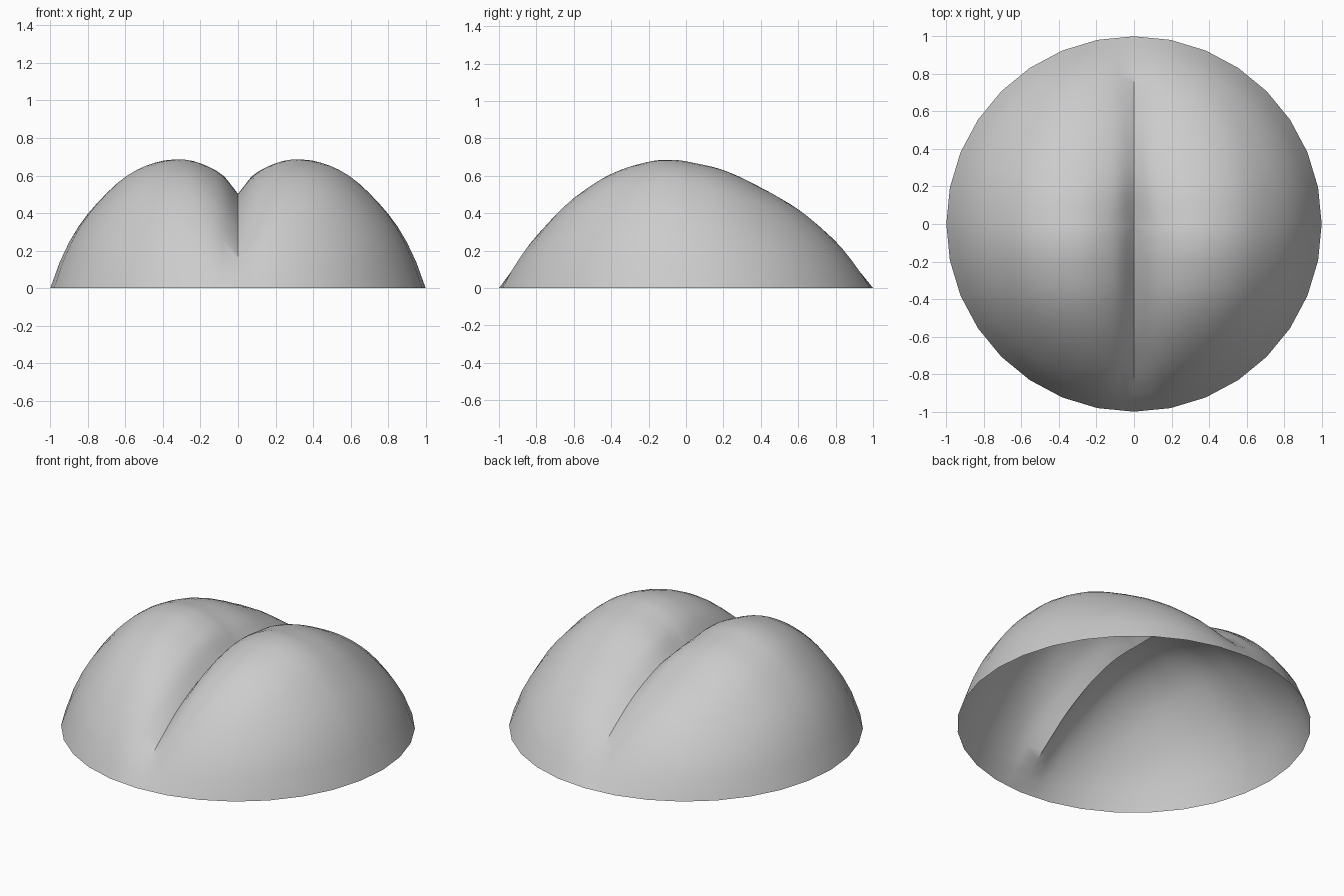
import bpy, bmesh, math

if "Cube" in bpy.data.objects:
    bpy.data.objects.remove(bpy.data.objects["Cube"])

SPOKES, RINGS = 64, 20


def smooth(points, t):
    """Smooth curve through (t, value) points."""
    n = len(points)
    t = min(max(t, points[0][0]), points[-1][0])
    i = 0
    while i < n - 2 and t > points[i + 1][0]:
        i += 1

    def slope(k):
        a, b = points[max(k - 1, 0)], points[min(k + 1, n - 1)]
        return (b[1] - a[1]) / (b[0] - a[0])
    (t0, v0), (t1, v1) = points[i], points[i + 1]
    d = t1 - t0
    u = (t - t0) / d
    return ((2*u**3 - 3*u*u + 1) * v0 + (u**3 - 2*u*u + u) * d * slope(i)
            + (3*u*u - 2*u**3) * v1 + (u**3 - u*u) * d * slope(i + 1))


# Ridge height along y, side fall-off, groove cross-section, groove depth along y
RIDGE = [(-1, 0), (-.8, .28), (-.6, .48), (-.4, .61), (-.2, .675), (-.08, .686),
         (0, .677), (.2, .63), (.4, .537), (.6, .42), (.8, .25), (1, 0)]
FALL = [(0, 1), (.33, 1), (.42, .983), (.53, .927), (.62, .847), (.72, .715),
        (.8, .584), (.87, .438), (.94, .24), (1, 0)]
GROOVE = [(0, 1), (.08, .47), (.17, .19), (.25, .04), (.33, 0), (1, 0)]
DEPTH = [(-1, 0), (-.95, .12), (-.87, .32), (-.58, .31), (-.25, .275), (0, .26),
         (.25, .20), (.5, .18), (.8, .2), (.92, .08), (1, 0)]


def height(x, y):
    width = math.sqrt(max(1 - y * y, 1e-9))
    s = min(abs(x) / width, 1)
    return max(0, smooth(RIDGE, y) * (smooth(FALL, s) - smooth(DEPTH, y) * smooth(GROOVE, s)))


# Open two-lobed shell on a 32-sided rim
bm = bmesh.new()
centre = bm.verts.new((0, 0, height(0, 0)))
rings = []
for r in range(1, RINGS + 1):
    ring = []
    for k in range(SPOKES):
        a = 2 * math.pi * k / SPOKES
        x, y = r / RINGS * math.cos(a), r / RINGS * math.sin(a)
        z = 0 if r == RINGS else height(x, y)
        f = math.cos(math.pi / 32) if k % 2 else 1   # keeps the rim edges straight
        ring.append(bm.verts.new((x * f, y * f, z)))
    rings.append(ring)
for k in range(SPOKES):
    j = (k + 1) % SPOKES
    bm.faces.new((centre, rings[0][k], rings[0][j]))
    for a, b in zip(rings, rings[1:]):
        bm.faces.new((a[k], b[k], b[j], a[j]))
for face in bm.faces:
    face.smooth = True

# Sharp crease between the lobes
for e in bm.edges:
    if all(abs(v.co.x) < 1e-4 and -.88 < v.co.y < .81 for v in e.verts):
        e.smooth = False

mesh = bpy.data.meshes.new("two_lobed_shell")
bm.to_mesh(mesh)
bm.free()
shell = bpy.data.objects.new("two_lobed_shell", mesh)
bpy.context.collection.objects.link(shell)

grey = bpy.data.materials.new("plain grey")
grey.diffuse_color = (.6, .6, .6, 1)
grey.use_nodes = True
grey.node_tree.nodes["Principled BSDF"].inputs["Base Color"].default_value = grey.diffuse_color
mesh.materials.append(grey)
